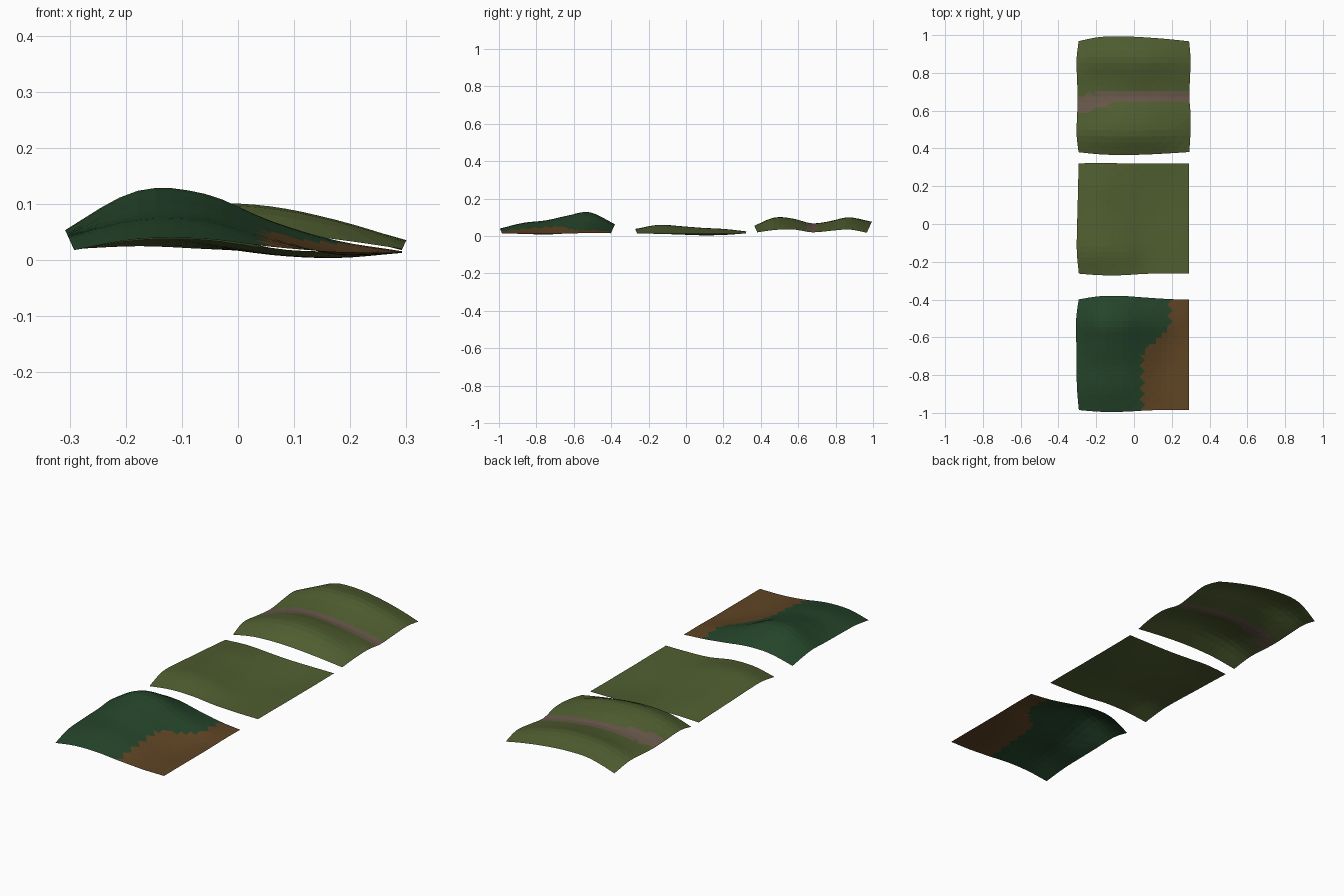
import bpy, bmesh, math

if "Cube" in bpy.data.objects:
    bpy.data.objects.remove(bpy.data.objects["Cube"])

def material(name, rgb):
    m = bpy.data.materials.new(name)
    m.diffuse_color = (*rgb, 1)
    m.use_nodes = True
    m.node_tree.nodes["Principled BSDF"].inputs["Base Color"].default_value = m.diffuse_color
    return m

FOREST = material("forest_green", (0.018, 0.058, 0.023))
GRASS = material("grass_olive", (0.080, 0.112, 0.030))
SOIL = material("soil_brown", (0.114, 0.058, 0.018))
PATH = material("path_taupe", (0.141, 0.098, 0.069))

def spline(p, t):
    """Catmull-Rom through evenly spaced values, t in 0..1."""
    s = t * (len(p) - 1)
    i = min(int(s), len(p) - 2)
    f = s - i
    q = [2 * p[0] - p[1], *p, 2 * p[-1] - p[-2]]
    a, b, c, d = q[i:i + 4]
    return b + 0.5 * f * (c - a + f * (2*a - 5*b + 4*c - d + f * (3*(b - c) + d - a)))

def tile(name, y0, y1, heights, mats, rule, n=20):
    """Open terrain sheet: coarse height table, rims bulging outward with height."""
    bm = bmesh.new()
    cy, hy, hx = (y0 + y1) / 2, (y1 - y0) / 2, 0.292
    grid = []
    for j in range(n + 1):
        row = []
        for i in range(n + 1):
            u, v = 2 * i / n - 1, 2 * j / n - 1
            z = spline([spline(r, i / n) for r in heights], j / n)
            k = 0.45 * max(0, z - 0.018)
            row.append(bm.verts.new((u * hx + u**5 * k, cy + v * hy + v**5 * k, z)))
        grid.append(row)
    for j in range(n):
        for i in range(n):
            a, b = grid[j][i], grid[j][i + 1]
            c, d = grid[j + 1][i + 1], grid[j + 1][i]
            tris = ((a, b, c), (a, c, d)) if (i + j) % 2 else ((a, b, d), (b, c, d))
            for t in tris:
                f = bm.faces.new(t)
                f.material_index = int(rule(f.calc_center_median()))
    me = bpy.data.meshes.new(name)
    bm.to_mesh(me)
    bm.free()
    for m in mats:
        me.materials.append(m)
    ob = bpy.data.objects.new(name, me)
    bpy.context.collection.objects.link(ob)

# forest hill with bare soil on its right side
def soil_rule(p):
    t = min(1, max(0, (p.y + 0.70) / 0.17))
    return p.x > 0.045 + 0.15 * t * t * (3 - 2 * t)

tile("forest_tile", -0.985, -0.40, [
    [.018, .038, .038, .024, .015, .014],
    [.040, .068, .066, .035, .013, .014],
    [.045, .080, .078, .042, .010, .014],
    [.048, .105, .100, .055, .018, .014],
    [.052, .122, .117, .070, .035, .016],
    [.020, .058, .060, .042, .025, .015]], [FOREST, SOIL], soil_rule)

# gentle meadow
tile("meadow_tile", -0.263, 0.32, [
    [.018, .036, .036, .020, .015, .014],
    [.042, .060, .050, .022, .012, .014],
    [.040, .053, .040, .015, .008, .013],
    [.033, .044, .030, .010, .004, .013],
    [.027, .038, .025, .010, .006, .013],
    [.020, .025, .020, .015, .014, .014]], [GRASS], lambda p: False)

# two ridges with a path along the valley between them
def path_rule(p):
    bend = max(0, -0.08 - p.x)
    return abs(p.y - (0.678 - 0.22 * bend)) < 0.035 + 0.06 * bend

tile("path_tile", 0.382, 0.967, [
    [.022, .048, .055, .050, .037, .020],
    [.045, .085, .099, .094, .070, .033],
    [.038, .076, .092, .085, .062, .035],
    [.032, .060, .068, .060, .045, .020],
    [.040, .070, .080, .075, .055, .028],
    [.045, .090, .100, .095, .070, .035],
    [.020, .070, .076, .065, .045, .018]], [GRASS, PATH], path_rule)
